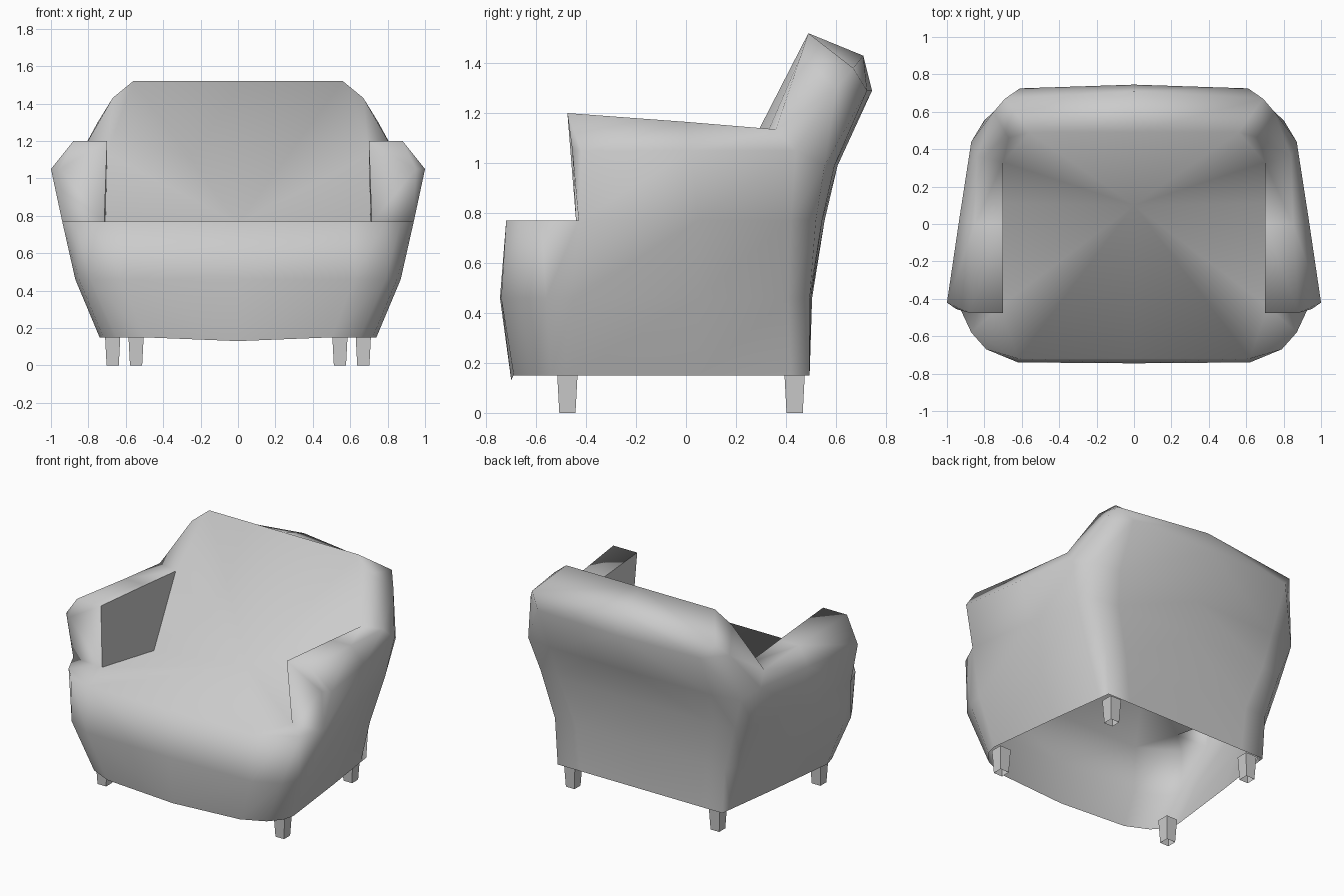
import bpy, bmesh, math
from mathutils import Matrix

cube = bpy.data.objects.get("Cube")
if cube:
    bpy.data.objects.remove(cube, do_unlink=True)

# One plain upholstery colour for everything
fabric = bpy.data.materials.new("grey_fabric")
fabric.use_nodes = True
fabric.diffuse_color = (0.6, 0.6, 0.6, 1)
bsdf = next(n for n in fabric.node_tree.nodes if n.type == "BSDF_PRINCIPLED")
bsdf.inputs["Base Color"].default_value = fabric.diffuse_color


def finish(bm, name, mirror=True, smooth=False):
    """Turn a bmesh into a coloured object, mirrored across x."""
    bmesh.ops.recalc_face_normals(bm, faces=bm.faces[:])
    for face in bm.faces:
        face.smooth = smooth
    mesh = bpy.data.meshes.new(name)
    bm.to_mesh(mesh)
    bm.free()
    mesh.materials.append(fabric)
    obj = bpy.data.objects.new(name, mesh)
    bpy.context.collection.objects.link(obj)
    if mirror:
        modifier = obj.modifiers.new("mirror", "MIRROR")
        modifier.use_clip = True
    return obj


def ring(bm, z, outline):
    """Half outline at one height, front centre round to back centre."""
    return [bm.verts.new((x, y, z)) for x, y in outline]


def loft(bm, lower, upper):
    """Join two rows of the same length with quads."""
    for i in range(len(lower) - 1):
        bm.faces.new((lower[i], lower[i + 1], upper[i + 1], upper[i]))


# Upholstered shell: lower body rings
bm = bmesh.new()
hem = ring(bm, .15, [(0, -.7), (.5, -.69), (.65, -.62), (.72, -.54), (.74, -.46),
                     (.68, .05), (.63, .42), (.62, .495), (.45, .495), (0, .495)])
hem[0].co.z = .13
belly = ring(bm, .46, [(0, -.745), (.62, -.74), (.79, -.66), (.85, -.56), (.87, -.45),
                       (.79, .05), (.71, .41), (.64, .495), (.48, .5), (0, .505)])
seat_rim = ring(bm, .77, [(0, -.72), (.62, -.72), (.79, -.67), (.87, -.58), (.94, -.43),
                          (.87, .05), (.81, .42), (.73, .52), (.58, .545), (0, .555)])
loft(bm, hem, belly)
loft(bm, belly, seat_rim)

# Outer arm and gently bowed back
arm_bulge = ring(bm, 1.05, [(1, -.42), (.935, .02), (.87, .44)])
arm_bulge += ring(bm, .99, [(.8, .555), (.61, .595), (0, .607)])
loft(bm, seat_rim[4:], arm_bulge)
rim = [bm.verts.new(p) for p in [(.88, -.475, 1.2), (.85, 0, 1.165), (.84, .36, 1.135),
                                 (.75, .6, 1.3), (.61, .725, 1.29), (0, .745, 1.29)]]
loft(bm, arm_bulge, rim)

# Arm tops, down to the corner where the arm meets the backrest
arm_edge = [bm.verts.new(p) for p in [(.7, -.475, 1.2), (.7, 0, 1.16), (.7, .33, 1.13)]]
loft(bm, rim[:3], arm_edge)
corner = arm_edge[2]

# Arm front with a narrow chamfer on the outer side
arm_foot = bm.verts.new((.715, -.44, .765))
arm_front = bm.verts.new((.95, -.455, 1.05))
bm.faces.new((arm_edge[0], rim[0], arm_front, arm_foot))
bm.faces.new((rim[0], arm_bulge[0], arm_front))
bm.faces.new((arm_bulge[0], seat_rim[4], arm_front))
bm.faces.new((arm_front, seat_rim[4], arm_foot))

# Rounded top of the backrest
shoulder = bm.verts.new((.67, .46, 1.43))
crest = [bm.verts.new(p) for p in [(.56, .49, 1.52), (0, .49, 1.52)]]
crest_rear = [bm.verts.new(p) for p in [(.69, .67, 1.38), (0, .71, 1.43)]]
bm.faces.new((rim[2], rim[3], shoulder, corner))
bm.faces.new((rim[3], crest_rear[0], shoulder))
bm.faces.new((rim[3], rim[4], crest_rear[0]))
bm.faces.new((shoulder, crest_rear[0], crest[0]))
loft(bm, rim[4:], crest_rear)
loft(bm, crest_rear, crest)

# Backrest front and a seat crowned in the middle
seat_back = [bm.verts.new(p) for p in [(.71, .11, .67), (0, .1, .76)]]
bm.faces.new((seat_back[0], corner, seat_back[1]))
bm.faces.new((corner, shoulder, crest[0]))
bm.faces.new((corner, crest[0], seat_back[1]))
bm.faces.new((crest[0], crest[1], seat_back[1]))
bm.faces.new((seat_rim[3], seat_rim[4], arm_foot))
bm.faces.new((seat_rim[1], seat_rim[2], seat_rim[3], arm_foot))
bm.faces.new((seat_rim[0], seat_rim[1], seat_back[1]))
bm.faces.new((seat_rim[1], arm_foot, seat_back[1]))
bm.faces.new((arm_foot, seat_back[0], seat_back[1]))
panel = [v.co.copy() for v in (*arm_edge, seat_back[0], arm_foot)]
finish(bm, "upholstered_shell", smooth=True)

# Flat inner arm panels
bm = bmesh.new()
bm.faces.new([bm.verts.new(p) for p in panel])
finish(bm, "inner_arm_panels")

# Tapered square legs, hollow underneath
for name, x, y in [("front", .67, -.475), ("back", .545, .435)]:
    for side, sign in [("left", 1), ("right", -1)]:
        bm = bmesh.new()
        place = Matrix.Translation((sign * x, y, .08)) @ Matrix.Rotation(math.pi / 4, 4, "Z")
        bmesh.ops.create_cone(bm, segments=4, radius1=.046, radius2=.058,
                              depth=.16, matrix=place)
        finish(bm, f"{name}_{side}_leg", mirror=False)
